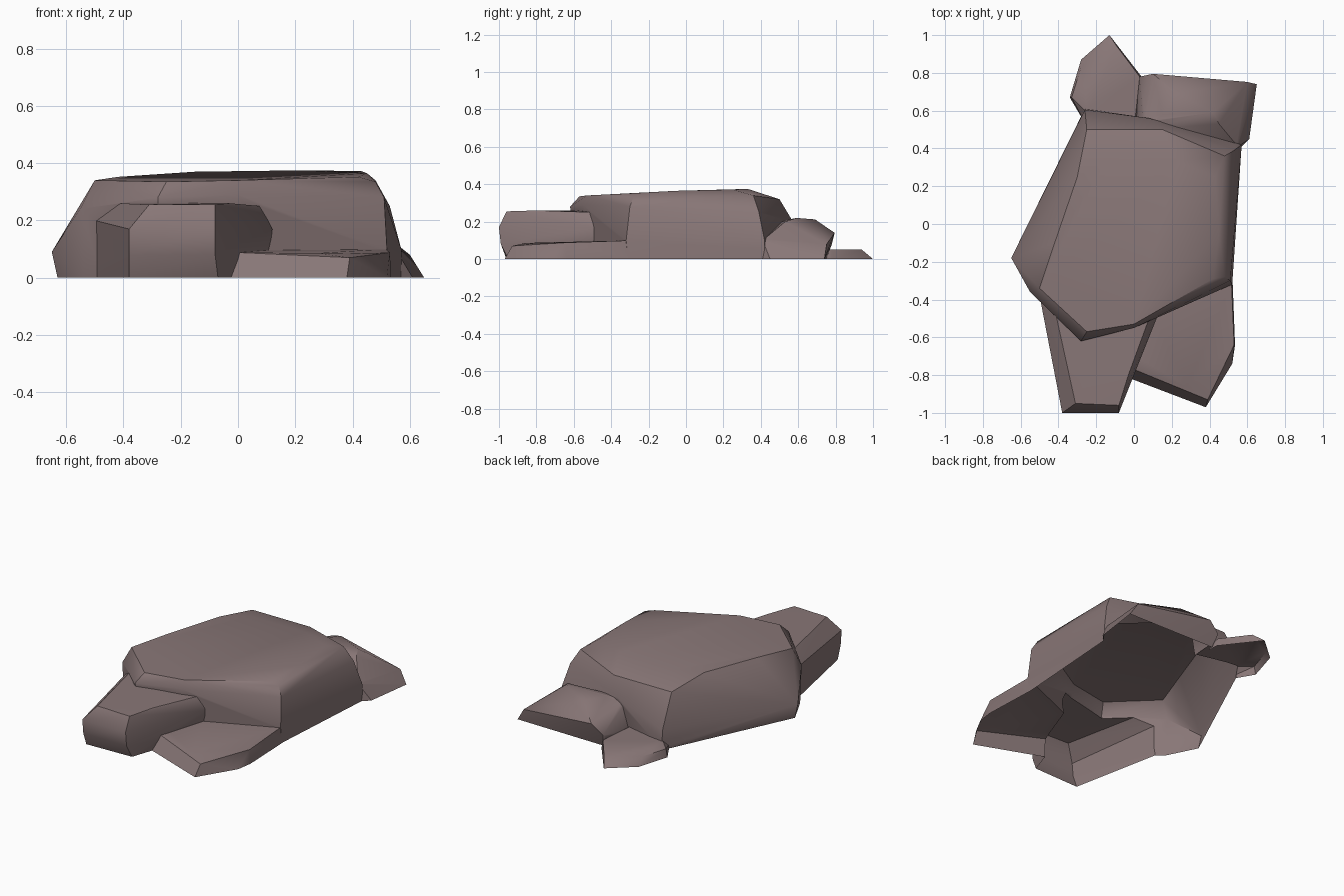
import bpy, bmesh, math

if "Cube" in bpy.data.objects:
    bpy.data.objects.remove(bpy.data.objects["Cube"])

stone = bpy.data.materials.new("dull mauve stone")
stone.diffuse_color = (0.25, 0.185, 0.185, 1)
stone.use_nodes = True
stone.node_tree.nodes["Principled BSDF"].inputs["Base Color"].default_value = stone.diffuse_color


def rock(name, corners):
    """A chipped boulder: the convex hull of its corner points."""
    bm = bmesh.new()
    for c in corners:
        bm.verts.new(c)
    res = bmesh.ops.convex_hull(bm, input=bm.verts)
    loose = [v for v in bm.verts if not v.link_faces]
    bmesh.ops.delete(bm, geom=loose, context='VERTS')
    bmesh.ops.dissolve_limit(bm, angle_limit=math.radians(1),
                             verts=bm.verts, edges=bm.edges)
    bmesh.ops.recalc_face_normals(bm, faces=bm.faces)
    me = bpy.data.meshes.new(name)
    bm.to_mesh(me)
    bm.free()
    me.materials.append(stone)
    ob = bpy.data.objects.new(name, me)
    bpy.context.collection.objects.link(ob)
    return ob


# large flat-topped boulder
main = rock("rock_cluster", [
    (-.63, -.18, 0), (-.26, .61, 0), (.57, .42, 0), (.52, -.31, 0),
    (.0, -.53, 0), (-.27, -.58, 0), (-.54, -.36, 0),
    (-.65, -.18, .09), (-.26, .605, .12), (.08, .56, .22), (.57, .42, .10),
    (.52, -.32, .1), (.0, -.55, .29), (-.28, -.62, .28), (-.55, -.36, .24),
    (-.25, .50, .32), (.15, .50, .32), (.53, .39, .25), (.51, -.30, .28),
    (-.50, -.34, .34), (-.25, -.57, .335), (.0, -.53, .34),
    (.48, .36, .34), (.48, -.28, .335),
    (-.30, .25, .36), (-.15, .33, .37), (.23, .33, .375), (.43, .25, .372),
    (.45, -.05, .365), (.42, -.29, .352), (-.42, -.10, .352)])

# long boulder at the front left
front_left = rock("front_left_rock", [
    (-.38, -.96, 0), (-.07, -.95, 0), (.10, -.45, 0), (-.50, -.36, 0),
    (-.38, -1.0, .17), (-.08, -1.0, .17), (.0, -.80, .17), (.12, -.50, .17),
    (-.38, -.99, .08), (-.08, -.99, .08),
    (-.31, -.95, .255), (-.08, -.96, .255), (-.03, -.80, .26), (.08, -.50, .25),
    (-.42, -.45, .26), (-.50, -.38, .2), (-.3, -.3, .26), (.06, -.3, .25)])

# low slab at the front right
front_right = rock("front_right_rock", [
    (-.04, -.81, 0), (.38, -.97, 0), (.52, -.74, 0), (.535, -.64, 0),
    (.52, -.25, 0), (.0, -.4, 0),
    (.0, -.77, .088), (.28, -.86, .086), (.39, -.93, .07), (.42, -.81, .085),
    (.53, -.64, .088), (.515, -.28, .10), (.1, -.4, .098)])

# wedge at the back right
back_right = rock("back_right_rock", [
    (.65, .74, 0), (.61, .45, 0), (.54, .38, 0), (.05, .75, 0), (.0, .5, 0),
    (.03, .78, .08), (.10, .795, .14), (.60, .752, .08), (.55, .41, .10),
    (.15, .58, .215), (.42, .59, .22), (.23, .69, .212), (.45, .53, .20),
    (.05, .5, .2)])

# low stone at the back left
back_left = rock("back_left_rock", [
    (-.13, 1.0, 0), (-.28, .87, 0), (-.34, .67, 0), (-.24, .5, 0),
    (.05, .5, 0), (.04, .78, 0),
    (-.09, .94, .05), (-.28, .83, .05), (-.33, .67, .05), (-.25, .59, .055),
    (.03, .78, .05), (.0, .5, .055)])

# fuse the stones into one shell
parts = [front_left, front_right, back_right, back_left]
for p in parts:
    m = main.modifiers.new(p.name, 'BOOLEAN')
    m.operation = 'UNION'
    m.solver = 'EXACT'
    m.object = p
dg = bpy.context.evaluated_depsgraph_get()
me = bpy.data.meshes.new_from_object(main.evaluated_get(dg))
main.modifiers.clear()
main.data = me
for p in parts:
    bpy.data.objects.remove(p)

# leave the underside open
bm = bmesh.new()
bm.from_mesh(me)
under = [f for f in bm.faces if max(v.co.z for v in f.verts) < 1e-4]
bmesh.ops.delete(bm, geom=under, context='FACES')
for f in bm.faces:
    f.material_index = 0
bm.to_mesh(me)
bm.free()
me.materials.clear()
me.materials.append(stone)

bpy.ops.object.select_all(action='DESELECT')
main.select_set(True)
bpy.context.view_layer.objects.active = main
bpy.ops.object.shade_smooth_by_angle(angle=math.radians(35))
